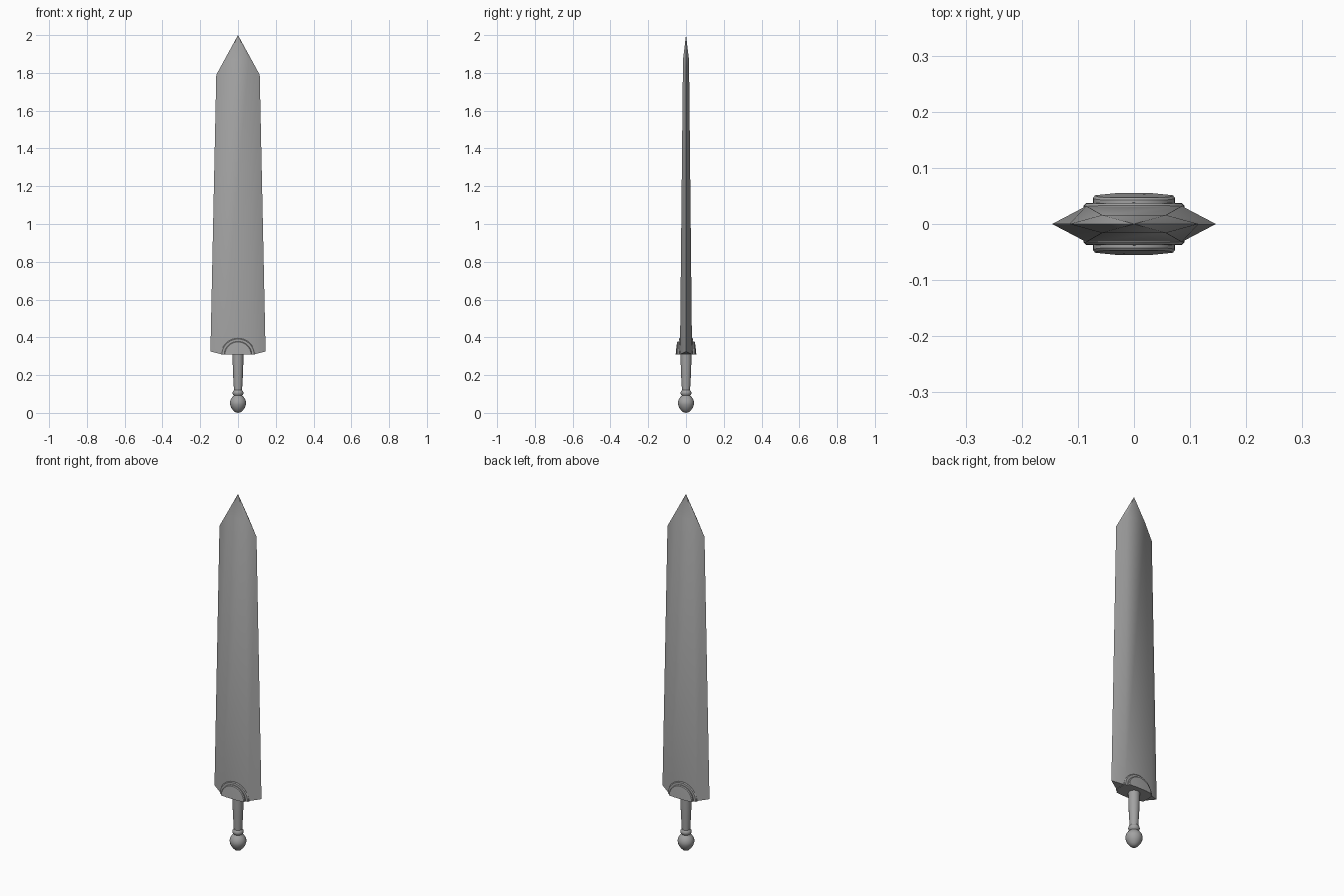
import bpy, bmesh
from math import sin, cos, pi, radians

cube = bpy.data.objects.get("Cube")
if cube:
    bpy.data.objects.remove(cube, do_unlink=True)

steel = bpy.data.materials.new("grey steel")
steel.use_nodes = True
GREY = (0.36, 0.36, 0.36, 1)
steel.diffuse_color = GREY
steel.node_tree.nodes["Principled BSDF"].inputs["Base Color"].default_value = GREY


def loft(name, rings, closed_ends=True, angle=35):
    """Skin a list of equal-length rings; a one-point ring makes a tip."""
    bm = bmesh.new()
    loops = [[bm.verts.new(p) for p in ring] for ring in rings]
    for a, b in zip(loops, loops[1:]):
        n = max(len(a), len(b))
        for i in range(n):
            j = (i + 1) % n
            if len(b) == 1:
                bm.faces.new((a[i], a[j], b[0]))
            elif len(a) == 1:
                bm.faces.new((a[0], b[j], b[i]))
            else:
                bm.faces.new((a[i], a[j], b[j], b[i]))
    if closed_ends:
        for end in (loops[0], loops[-1]):
            if len(end) > 2:
                bm.faces.new(end)
    bmesh.ops.recalc_face_normals(bm, faces=bm.faces)
    mesh = bpy.data.meshes.new(name)
    bm.to_mesh(mesh)
    bm.free()
    mesh.materials.append(steel)
    obj = bpy.data.objects.new(name, mesh)
    bpy.context.collection.objects.link(obj)
    bpy.ops.object.select_all(action='DESELECT')
    obj.select_set(True)
    bpy.context.view_layer.objects.active = obj
    bpy.ops.object.shade_smooth_by_angle(angle=radians(angle))
    return obj


# Blade: six-sided section that narrows upward to a point
def blade_ring(half, flat, thick, z_edge, z_flat):
    return [(half, 0, z_edge), (flat, thick, z_flat), (-flat, thick, z_flat),
            (-half, 0, z_edge), (-flat, -thick, z_flat), (flat, -thick, z_flat)]


loft("blade", [blade_ring(0.146, 0.085, 0.032, 0.325, 0.31),
               blade_ring(0.115, 0.057, 0.016, 1.79, 1.87),
               [(0, 0, 2.0)]])


# Guard: stepped half-round collars hugging both faces of the blade
BASE = 0.308


def arch(radius, depth, slant, bulge, lift=0, steps=20):
    ring = []
    for i in range(steps + 1):
        a = pi * i / steps
        x, h = radius * cos(a), radius * sin(a) * 0.97 + lift
        y = depth - (slant * h + bulge * x * x) * (1 if depth > 0 else -1)
        ring.append((x, y, BASE + h))
    return ring


def collar(name, radius, depth, slant, bulge):
    half = [(radius * 0.45, depth), (radius * 0.95, depth),
            (radius, depth - 0.004), (radius, 0.01)]
    rings = [arch(r, -d, slant, bulge) for r, d in half]
    rings += [arch(r, d, slant, bulge) for r, d in reversed(half)]
    return loft(name, rings)


collar("guard_outer_collar", 0.09, 0.040, 0.03, 0.4)
collar("guard_inner_collar", 0.073, 0.056, 0.13, 1.0)


# Turned parts: profiles of radius and height around the z axis
def turned(name, profile, sides=24, angle=40):
    rings = []
    for r, z in profile:
        if r == 0:
            rings.append([(0, 0, z)])
        else:
            rings.append([(r * cos(2 * pi * i / sides), r * sin(2 * pi * i / sides), z)
                          for i in range(sides)])
    return loft(name, rings, angle=angle)


turned("grip", [(0.021, 0.1), (0.022, 0.13), (0.026, 0.2), (0.028, 0.26), (0.029, 0.32)])
turned("grip_ring", [(0.02, 0.09), (0.027, 0.098), (0.029, 0.106),
                     (0.027, 0.114), (0.022, 0.12)])
turned("pommel", [(0, 0), (0.016, 0.004), (0.025, 0.013), (0.036, 0.027),
                  (0.042, 0.044), (0.043, 0.056), (0.039, 0.07),
                  (0.031, 0.083), (0.021, 0.092), (0.018, 0.1)])
